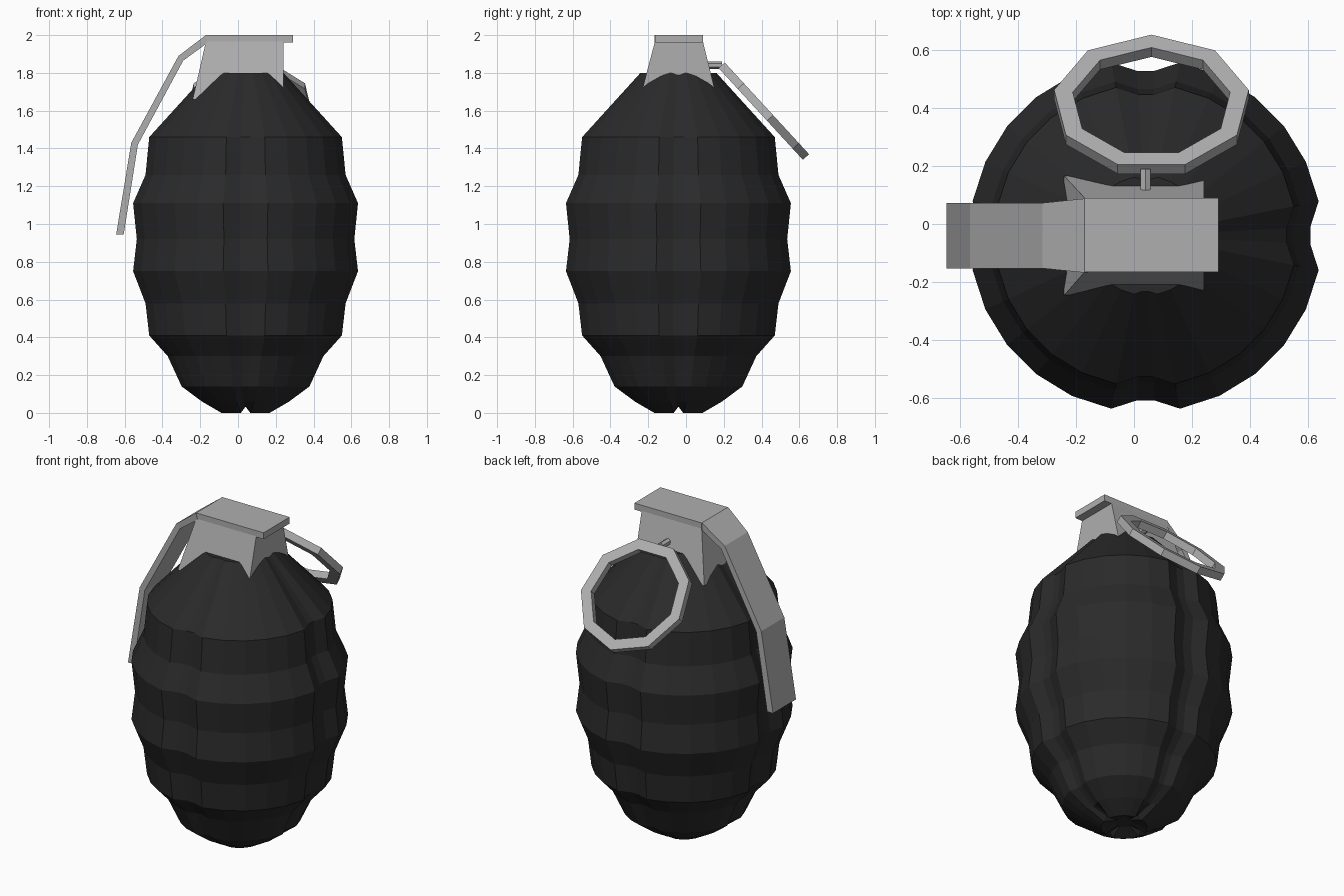
import bpy, bmesh
from math import radians, sin, cos, pi
from mathutils import Matrix, Vector

cube = bpy.data.objects.get("Cube")
if cube:
    bpy.data.objects.remove(cube, do_unlink=True)


def material(name, value):
    m = bpy.data.materials.new(name)
    m.use_nodes = True
    color = (value, value, value, 1)
    m.diffuse_color = color
    bsdf = m.node_tree.nodes["Principled BSDF"]
    bsdf.inputs["Base Color"].default_value = color
    bsdf.inputs["Roughness"].default_value = 0.7
    return m


iron = material("dark iron", 0.023)
steel = material("light steel", 0.43)


def finish(name, bm, mat):
    bmesh.ops.recalc_face_normals(bm, faces=bm.faces)
    mesh = bpy.data.meshes.new(name)
    bm.to_mesh(mesh)
    bm.free()
    mesh.materials.append(mat)
    obj = bpy.data.objects.new(name, mesh)
    bpy.context.collection.objects.link(obj)
    return obj


def loft(name, sections, mat, closed=False):
    """Skin a list of equal-length vertex loops."""
    bm = bmesh.new()
    loops = [[bm.verts.new(p) for p in s] for s in sections]
    n = len(loops[0])
    pairs = list(zip(loops, loops[1:]))
    if closed:
        pairs.append((loops[-1], loops[0]))
    else:
        bm.faces.new(loops[0])
        bm.faces.new(loops[-1])
    for a, b in pairs:
        for i in range(n):
            j = (i + 1) % n
            bm.faces.new((a[i], a[j], b[j], b[i]))
    return finish(name, bm, mat)


def rect(x0, x1, y0, y1, z):
    return [(x0, y0, z), (x1, y0, z), (x1, y1, z), (x0, y1, z)]


# Ribbed body: stepped profile with four vertical grooves
CX, CY = 0.04, -0.04
profile = [(0.05, 0.03), (0.13, 0.0), (0.235, 0.06), (0.345, 0.14),
           (0.42, 0.30), (0.52, 0.41), (0.54, 0.58), (0.607, 0.75),
           (0.587, 0.92), (0.607, 1.11), (0.54, 1.26), (0.52, 1.46),
           (0.205, 1.80)]


def body_ring(r, z):
    points = []
    for q in range(4):
        spots = [(-3, 0.935), (3, 0.935)]
        spots += [(11.25 + 13.5 * i, 1) for i in range(6)]
        for angle, scale in spots:
            a = radians(90 * q + angle)
            # grooves also notch the underside
            lift = 0.03 if scale < 1 and z < 0.01 else 0
            points.append((CX + r * scale * cos(a),
                           CY + r * scale * sin(a), z + lift))
    return points


loft("body", [body_ring(r, z) for r, z in profile], iron)

# Flared neck and flat cap
loft("neck", [rect(-0.24, 0.24, -0.245, 0.165, 1.66),
              rect(-0.17, 0.24, -0.165, 0.09, 1.965)], steel)
loft("cap", [rect(-0.17, 0.29, -0.165, 0.09, 1.96),
             rect(-0.17, 0.29, -0.165, 0.09, 2.0)], steel)

# Safety lever: outer x, z, inner x, z, half width
lever_path = [(-0.17, 2.0, -0.16, 1.96, 0.1275),
              (-0.315, 1.89, -0.29, 1.865, 0.1125),
              (-0.565, 1.43, -0.53, 1.42, 0.1125),
              (-0.645, 0.945, -0.605, 0.945, 0.1125)]
loft("lever", [[(ox, CY - w, oz), (ox, CY + w, oz),
                (ix, CY + w, iz), (ix, CY - w, iz)]
               for ox, oz, ix, iz, w in lever_path], steel)

# Nine-sided pull ring with a square section, tilted down the back
sections = []
for i in range(9):
    a = 2 * pi * i / 9 + radians(10)
    sections.append([(r * cos(a), r * sin(a), h) for r, h in
                     ((0.34, -0.022), (0.34, 0.022),
                      (0.275, 0.022), (0.275, -0.022))])
ring = loft("pull_ring", sections, steel, closed=True)
ring.data.transform(Matrix.Translation((0.06, 0.405, 1.605))
                    @ Matrix.Rotation(radians(-47.4), 4, "X"))

# Small pin joining the ring to the neck
bm = bmesh.new()
bmesh.ops.create_cone(bm, cap_ends=True, segments=6, radius1=0.02,
                      radius2=0.02, depth=0.14,
                      matrix=Matrix.Translation(Vector((0.04, 0.12, 1.84)))
                      @ Matrix.Rotation(pi / 2, 4, "X"))
finish("pin", bm, steel)
